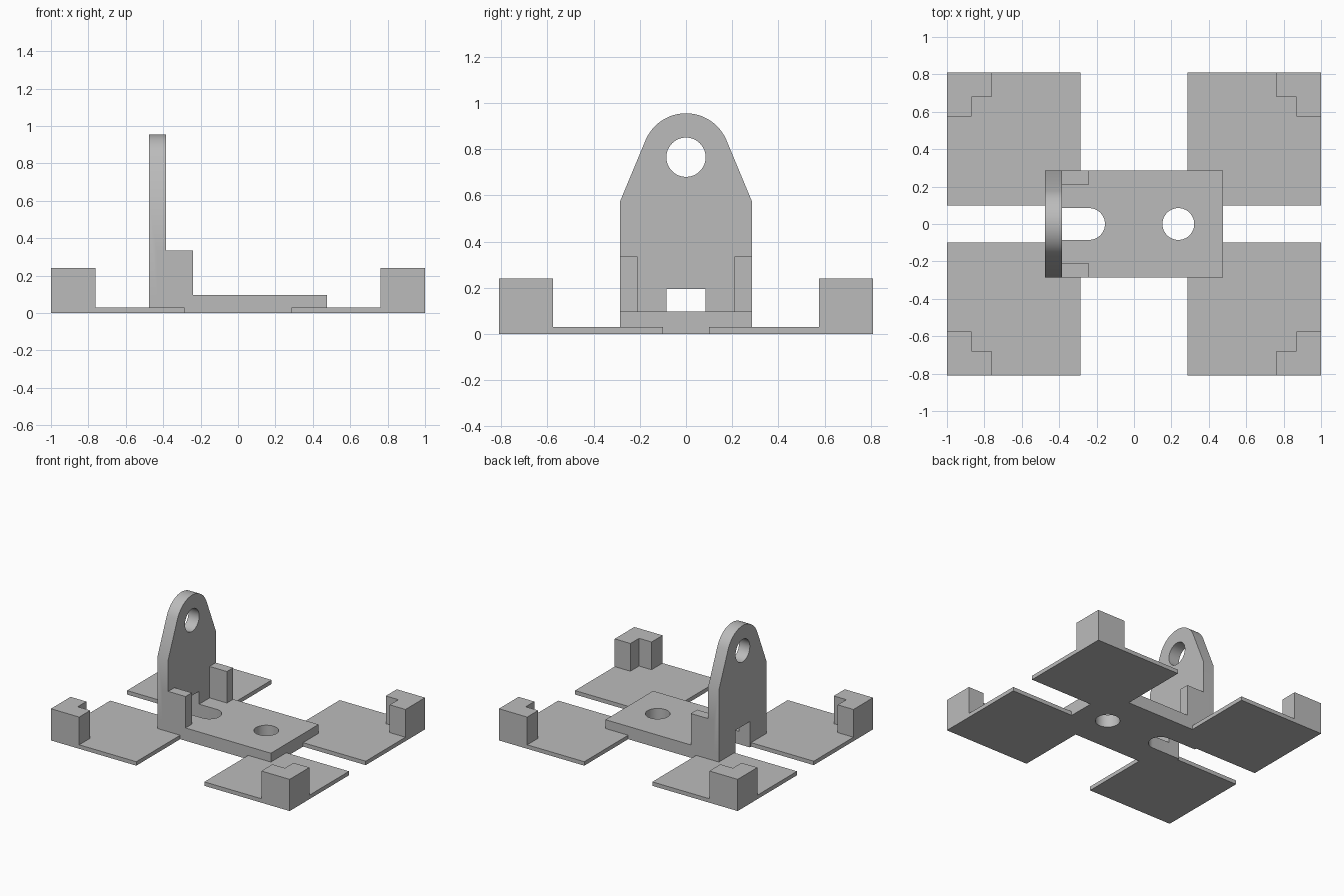
import bpy
import bmesh
from math import radians, cos, sin, acos, atan2, hypot
from mathutils import Vector

cube = bpy.data.objects.get("Cube")
if cube:
    bpy.data.objects.remove(cube, do_unlink=True)

grey = bpy.data.materials.new("plain grey")
grey.use_nodes = True
colour = (0.50, 0.50, 0.50, 1)
grey.diffuse_color = colour
grey.node_tree.nodes["Principled BSDF"].inputs["Base Color"].default_value = colour


def prism(name, profile, low, high, axis="z"):
    """Extrude a profile: (x, y) along z, or (y, z) along x."""
    bm = bmesh.new()
    place = (lambda a, b: (a, b, low)) if axis == "z" else (lambda a, b: (low, a, b))
    face = bm.faces.new([bm.verts.new(place(a, b)) for a, b in profile])
    side = bmesh.ops.extrude_face_region(bm, geom=[face])["geom"]
    shift = Vector((0, 0, high - low) if axis == "z" else (high - low, 0, 0))
    bmesh.ops.translate(bm, vec=shift, verts=[v for v in side if isinstance(v, bmesh.types.BMVert)])
    bmesh.ops.recalc_face_normals(bm, faces=bm.faces)
    mesh = bpy.data.meshes.new(name)
    bm.to_mesh(mesh)
    bm.free()
    mesh.materials.append(grey)
    obj = bpy.data.objects.new(name, mesh)
    bpy.context.collection.objects.link(obj)
    return obj


def rect(a0, a1, b0, b1):
    return [(a0, b0), (a1, b0), (a1, b1), (a0, b1)]


def arc(ca, cb, r, start, end, steps):
    angles = [start + (end - start) * i / steps for i in range(steps + 1)]
    return [(ca + r * cos(t), cb + r * sin(t)) for t in angles]


def circle(ca, cb, r):
    return arc(ca, cb, r, 0, radians(360), 48)[:-1]


def combine(target, tool, operation):
    """Apply a boolean and remove the tool."""
    mod = target.modifiers.new(operation, "BOOLEAN")
    mod.operation, mod.solver, mod.object = operation, "EXACT", tool
    bpy.context.view_layer.objects.active = target
    bpy.ops.object.modifier_apply(modifier=mod.name)
    bpy.data.objects.remove(tool, do_unlink=True)


HX, HY = 0.475, 0.285           # half size of the base
INNER = -0.385                  # inner face of the upright
HOLE = 0.085
EYE_Z, EYE_R, SHOULDER = 0.765, 0.19, 0.575

# Base plate and upright with tangent shoulders and rounded top
bracket = prism("bracket", rect(-HX, HX, -HY, HY), 0, 0.097)
drop = SHOULDER - EYE_Z
tangent = atan2(drop, HY) + acos(EYE_R / hypot(HY, drop))
outline = [(-HY, 0), (HY, 0), (HY, SHOULDER)]
outline += arc(0, EYE_Z, EYE_R, tangent, radians(180) - tangent, 32)
outline += [(-HY, SHOULDER)]
combine(bracket, prism("upright", outline, -HX, INNER, "x"), "UNION")

# Side blocks bracing the upright
for s in (-1, 1):
    block = prism("brace", rect(INNER - 0.05, -0.24, s * 0.21, s * HY), 0, 0.335)
    combine(bracket, block, "UNION")

# Pin hole, bolt hole and slot open at the outer side
combine(bracket, prism("pin_cutter", circle(0, EYE_Z, HOLE), -0.6, -0.3, "x"), "DIFFERENCE")
combine(bracket, prism("bolt_cutter", circle(0.237, 0, HOLE), -0.1, 0.2), "DIFFERENCE")
slot = [(-0.6, -HOLE)] + arc(-0.24, 0, HOLE, radians(-90), radians(90), 24) + [(-0.6, HOLE)]
combine(bracket, prism("slot_cutter", slot, -0.1, 0.195), "DIFFERENCE")

# Four thin pads fitted around the base, each with an L-shaped corner stop
PX, PY = 1.0, 0.81
pads = [bracket]
for front, sy in (("front", -1), ("back", 1)):
    for side, sx in (("right", -1), ("left", 1)):
        def mirror(points):
            return [(sx * x, sy * y) for x, y in points]
        plate = [(HX, 0.10), (PX, 0.10), (PX, PY), (HY, PY), (HY, HY), (HX, HY)]
        stop = [(PX, PY), (0.763, PY), (0.763, 0.678), (0.868, 0.678), (0.868, 0.575), (PX, 0.575)]
        pad = prism(f"{front}_{side}_pad", mirror(plate), 0, 0.03)
        combine(pad, prism("corner_stop", mirror(stop), 0, 0.24), "UNION")
        pads.append(pad)

# Smooth the round surfaces, keep edges sharp
bpy.ops.object.select_all(action="DESELECT")
for obj in pads:
    obj.select_set(True)
bpy.context.view_layer.objects.active = bracket
bpy.ops.object.shade_smooth_by_angle(angle=radians(25))
